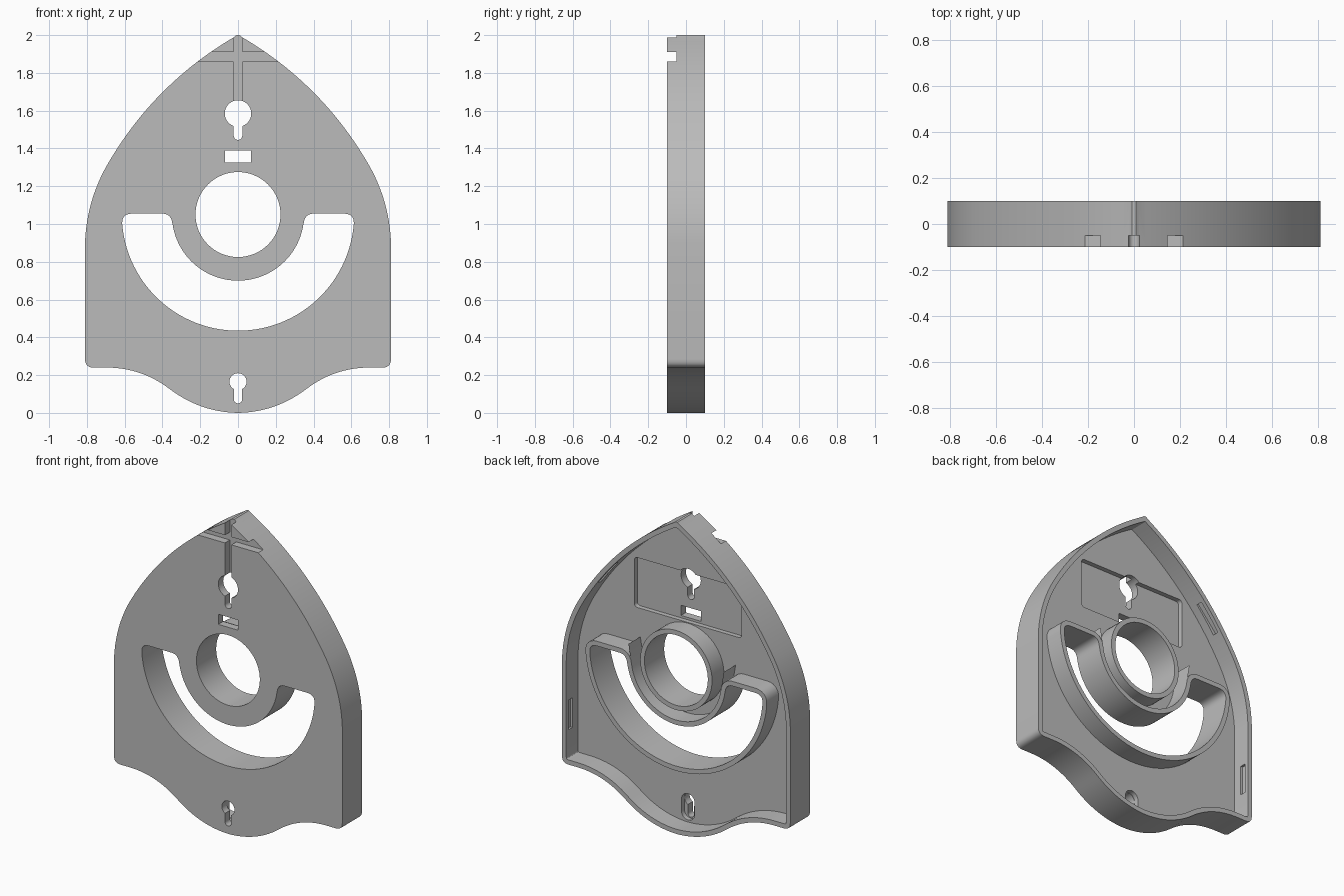
import bpy, bmesh, math
from mathutils import Vector

if "Cube" in bpy.data.objects:
    bpy.data.objects.remove(bpy.data.objects["Cube"], do_unlink=True)

GREY = (0.5, 0.5, 0.5, 1)
mat = bpy.data.materials.new("plain grey")
mat.use_nodes = True
mat.diffuse_color = GREY
mat.node_tree.nodes["Principled BSDF"].inputs["Base Color"].default_value = GREY

FRONT, FLOOR, BACK = -0.1, -0.02, 0.1
WALL = 0.03
OUT = 0.3  # cutters run past the body to here


# Profile helpers: lists of (x, z) points
def arc(c, r, a0, a1, n):
    angles = [math.radians(a0 + (a1 - a0) * i / n) for i in range(n + 1)]
    return [Vector((c[0] + r * math.cos(a), c[1] + r * math.sin(a))) for a in angles]


def bow(p, q, sag, n=14):
    p, q = Vector(p), Vector(q)
    d = q - p
    side = Vector((d.y, -d.x)).normalized()
    return [p + d * (i / n) + side * 4 * sag * (i / n) * (1 - i / n) for i in range(n + 1)]


def fillet(p, c, q, n=6):
    p, c, q = Vector(p), Vector(c), Vector(q)
    return [p.lerp(c, i / n).lerp(c.lerp(q, i / n), i / n) for i in range(n + 1)]


def clean(pts):
    return [p for i, p in enumerate(pts) if (p - pts[i - 1]).length > 1e-4]


def offset(pts, d):
    """Grow a counter-clockwise loop by d."""
    res = []
    for i, p in enumerate(pts):
        a = (p - pts[i - 1]).normalized()
        b = (pts[(i + 1) % len(pts)] - p).normalized()
        na, nb = Vector((a.y, -a.x)), Vector((b.y, -b.x))
        res.append(p + (na + nb) * d / (1 + na.dot(nb)))
    return res


def rect(x0, x1, z0, z1):
    return [Vector(p) for p in ((x0, z0), (x1, z0), (x1, z1), (x0, z1))]


def keyhole(z, r, w, bottom):
    a = math.degrees(math.asin(w / r))
    return arc((0, z), r, -90 + a, 270 - a, 32) + arc((0, bottom + w), w, 180, 360, 10)


def prism(name, pts, y0, y1):
    bm = bmesh.new()
    lo = [bm.verts.new((p.x, y0, p.y)) for p in pts]
    hi = [bm.verts.new((p.x, y1, p.y)) for p in pts]
    bm.faces.new(lo)
    bm.faces.new(hi[::-1])
    for i in range(len(pts)):
        bm.faces.new((lo[i - 1], lo[i], hi[i], hi[i - 1]))
    bmesh.ops.recalc_face_normals(bm, faces=bm.faces)
    me = bpy.data.meshes.new(name)
    bm.to_mesh(me)
    bm.free()
    me.materials.append(mat)
    ob = bpy.data.objects.new(name, me)
    bpy.context.collection.objects.link(ob)
    return ob


def combine(body, operation, pts, y0, y1):
    tool = prism("helper", pts, y0, y1)
    tool.hide_render = True
    mod = body.modifiers.new("combine", 'BOOLEAN')
    mod.operation, mod.solver, mod.object = operation, 'EXACT', tool
    bpy.context.view_layer.objects.active = body
    bpy.ops.object.modifier_apply(modifier=mod.name)
    bpy.data.objects.remove(tool, do_unlink=True)


# Shield outline, right half from the bottom up to the tip
half = clean(bow((0, 0), (0.36, 0.125), 0.031)
             + bow((0.36, 0.125), (0.69, 0.24), -0.029)
             + fillet((0.765, 0.24), (0.81, 0.24), (0.81, 0.285))
             + bow((0.81, 0.9), (0.70, 1.30), 0.0246)
             + bow((0.70, 1.30), (0.02, 1.99), 0.065, 24)
             + [Vector((0.008, 2.0))])


def mirrored(pts):
    return pts + [Vector((-p.x, p.y)) for p in reversed(pts) if p.x > 1e-4]


outline = mirrored(half)
inner = offset(outline, -WALL)[:len(half)]
inner[0].x = 0
cavity = mirrored([inner[0]] + [p for p in inner[1:] if p.x > 0.002])

# Crescent opening
C = (0, 1.05)
corner = (fillet((0.613, 1.0), (0.617, 1.055), (0.56, 1.055))
          + fillet((0.40, 1.055), (0.352, 1.055), (0.347, 1.0)))
crescent = clean(arc(C, 0.615, -175, -5, 56) + corner + arc(C, 0.35, -8, -172, 44)
                 + [Vector((-p.x, p.y)) for p in reversed(corner)])

# Body: hollow shell with collars round the openings
body = prism("mounting_plate", outline, FRONT, BACK)
combine(body, 'DIFFERENCE', cavity, FLOOR, OUT)
combine(body, 'UNION', offset(crescent, WALL), FLOOR - 0.02, BACK)
combine(body, 'UNION', arc(C, 0.225 + WALL, 0, 354.375, 63), FLOOR - 0.02, BACK)

# Through openings
for pts in (crescent, arc(C, 0.225, 0, 354.375, 63), rect(-0.07, 0.07, 1.325, 1.39),
            clean(keyhole(1.585, 0.07, 0.023, 1.445)),
            clean(keyhole(0.165, 0.045, 0.022, 0.05))):
    combine(body, 'DIFFERENCE', pts, -OUT, OUT)

# Recesses in the back of the plate
panel = offset(rect(-0.36, 0.36, 1.33, 1.61), 0)
rounded = [p for c, a in zip(panel, (180, 270, 0, 90)) for p in arc(c, 0.02, a, a + 90, 4)]
combine(body, 'DIFFERENCE', rounded, FLOOR - 0.03, FLOOR + 0.01)
oblong = arc((0, 0.165), 0.047, 0, 180, 14) + arc((0, 0.09), 0.047, 180, 360, 14)
combine(body, 'DIFFERENCE', oblong, FLOOR - 0.03, FLOOR + 0.06)

# Crossed grooves in the front
combine(body, 'DIFFERENCE', rect(-0.023, 0.023, 1.6, 2.1), -OUT, -0.05)
combine(body, 'DIFFERENCE', rect(-0.5, 0.5, 1.86, 1.91), -OUT, -0.05)

# Clip slots in the inner side walls
t, n = Vector((0.66, -0.75)), Vector((0.75, 0.66))
mid = Vector((0.5125, 1.525))
sloped = [mid + t * a + n * b for a, b in ((-0.1, -0.015), (0.1, -0.015), (0.1, 0.015), (-0.1, 0.015))]
for s in (1, -1):
    for pts in (rect(0.76, 0.795, 0.45, 0.64), sloped):
        combine(body, 'DIFFERENCE', [Vector((s * p.x, p.y)) for p in pts], 0.035, 0.075)

# Shading
bpy.ops.object.select_all(action='DESELECT')
body.select_set(True)
bpy.context.view_layer.objects.active = body
bpy.ops.object.shade_smooth_by_angle(angle=math.radians(30))
